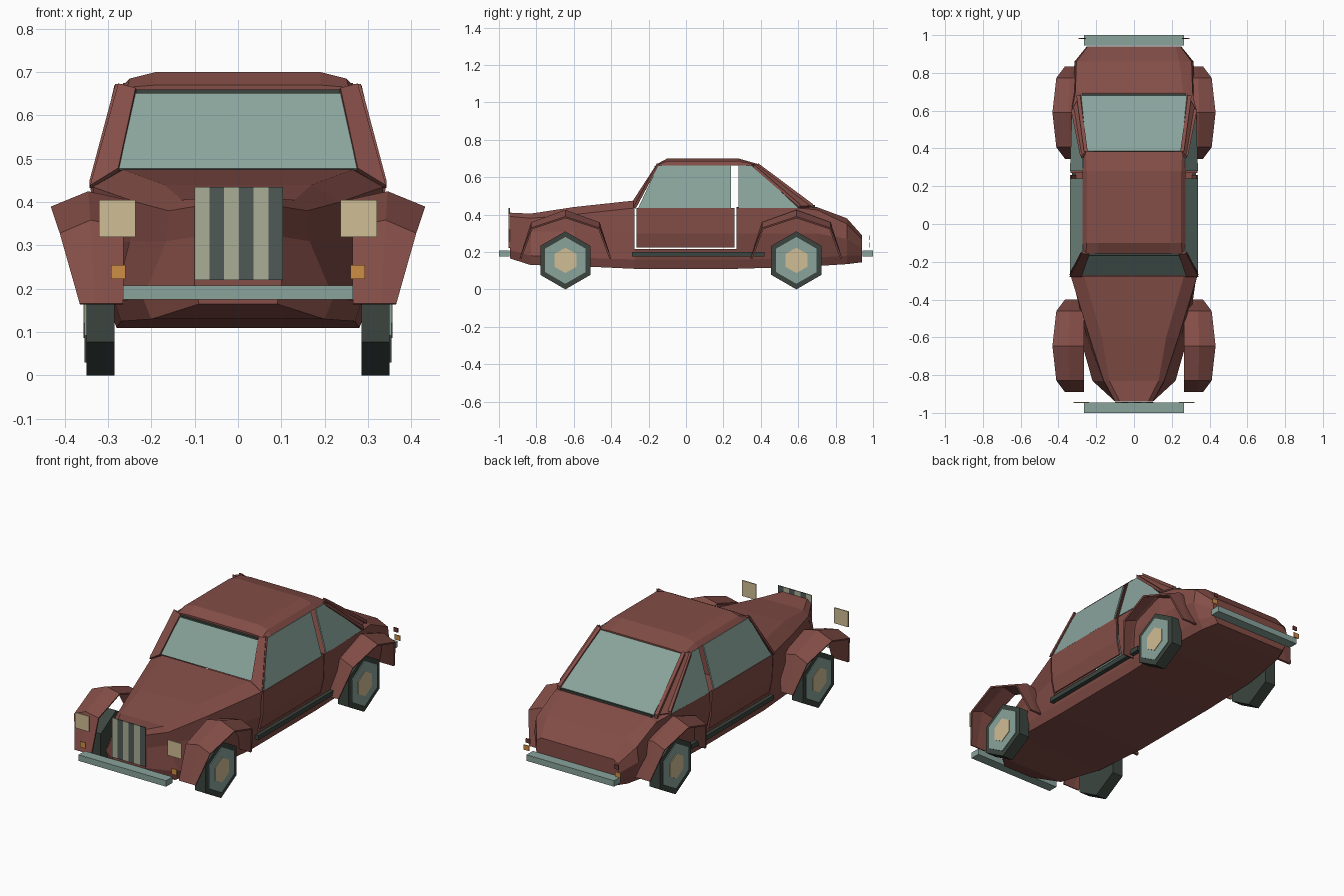
import bpy, bmesh
from math import sin, cos, pi

cube = bpy.data.objects.get("Cube")
if cube:
    bpy.data.objects.remove(cube, do_unlink=True)


def material(name, r, g, b):
    mat = bpy.data.materials.new(name)
    mat.use_nodes = True
    mat.diffuse_color = (r, g, b, 1)
    shader = mat.node_tree.nodes["Principled BSDF"]
    shader.inputs["Base Color"].default_value = (r, g, b, 1)
    shader.inputs["Roughness"].default_value = 0.8
    return mat


paint = material("brick red paint", .23, .075, .063)
teal = material("teal glass and chrome", .25, .37, .33)
rubber = material("dark rubber", .045, .06, .05)
cream = material("cream lamp", .63, .51, .3)
bright = material("pale grille bar", .4, .42, .3)
dark = material("dark grille bar", .08, .1, .095)
amber = material("amber lamp", .62, .27, .06)
crimson = material("dark red lamp", .16, .04, .035)


def build(name, verts, faces, mat, mirror=False, thick=0):
    """Make a flat-shaded object, optionally mirrored left to right."""
    bm = bmesh.new()
    points = [bm.verts.new(v) for v in verts]
    for face in faces:
        bm.faces.new([points[i] for i in face])
    bmesh.ops.recalc_face_normals(bm, faces=bm.faces)
    mesh = bpy.data.meshes.new(name)
    bm.to_mesh(mesh)
    bm.free()
    mesh.materials.append(mat)
    obj = bpy.data.objects.new(name, mesh)
    bpy.context.scene.collection.objects.link(obj)
    if thick:
        solid = obj.modifiers.new("thickness", "SOLIDIFY")
        solid.thickness = thick
        solid.offset = 0
    if mirror:
        obj.modifiers.new("mirror", "MIRROR").use_mirror_merge = False
    return obj


def skin(name, rings, mat, closed=True, **options):
    """Join rows of points into a surface; closed rows also get end caps."""
    n = len(rings[0])
    verts = [p for ring in rings for p in ring]
    faces = []
    for r in range(len(rings) - 1):
        for i in range(n if closed else n - 1):
            j = (i + 1) % n
            faces.append((r * n + i, r * n + j, (r + 1) * n + j, (r + 1) * n + i))
    if closed:
        faces += [tuple(range(n)), tuple(range(len(verts) - n, len(verts)))]
    return build(name, verts, faces, mat, **options)


def loft(name, sections, mat):
    """Symmetrical solid from half cross-sections placed along y."""
    rings = []
    for y, half in sections:
        ring = [(x, y, z) for x, z in half]
        rings.append(ring + [(-x, y, z) for x, z in reversed(half)])
    return skin(name, rings, mat)


def box(name, xs, ys, zs, mat, mirror=False):
    rings = [[(x, ys[0], zs[0]), (x, ys[1], zs[0]), (x, ys[1], zs[1]), (x, ys[0], zs[1])]
             for x in xs]
    return skin(name, rings, mat, mirror=mirror)


def panel(name, corners, mat, mirror=True, thick=.008):
    return build(name, corners, [tuple(range(len(corners)))], mat, mirror=mirror, thick=thick)


# Narrow hood widening to the cowl
loft("hood_body", [
    (-.94, [(.09, .165), (.1, .21), (.1, .32), (.1, .39), (.075, .41)]),
    (-.83, [(.2, .13), (.22, .18), (.165, .31), (.16, .38), (.13, .405)]),
    (-.6, [(.27, .125), (.285, .17), (.25, .31), (.235, .4), (.17, .44)]),
    (-.275, [(.28, .11), (.3, .16), (.33, .3), (.335, .435), (.265, .475)]),
], paint)

# Floor and sills between the axles
sill = [(.28, .11), (.3, .16), (.312, .215)]
loft("floor_tub", [(-.275, sill), (.27, sill)], paint)

# Rear body and sloping trunk
loft("trunk_body", [
    (.27, [(.28, .11), (.3, .16), (.33, .3), (.335, .435), (.28, .44)]),
    (.6, [(.28, .12), (.3, .165), (.33, .3), (.33, .435), (.28, .44)]),
    (.7, [(.27, .125), (.29, .17), (.325, .3), (.31, .425), (.26, .44)]),
    (.86, [(.25, .135), (.28, .18), (.315, .27), (.305, .35), (.24, .38)]),
    (.94, [(.22, .145), (.24, .18), (.25, .22), (.245, .27), (.22, .29)]),
], paint)

# Doors, set off from the body by a thin gap
profile = [(.313, .225), (.33, .3), (.335, .435)]
skin("door", [[(x, y, z) for x, z in profile] for y in (-.265, .26)], paint,
     closed=False, mirror=True, thick=.01)

# Roof
edge = [(.268, .655), (.255, .665), (.19, .67)]
crown = [(.272, .662), (.25, .685), (.19, .7)]
loft("roof", [(-.155, edge), (-.1, crown), (.28, crown), (.385, edge)], paint)

# Windows
panel("windshield", [(-.275, -.27, .475), (.275, -.27, .475),
                     (.235, -.155, .655), (-.235, -.155, .655)], teal, mirror=False)
panel("rear_window", [(-.28, .68, .445), (.28, .68, .445),
                      (.25, .385, .66), (-.25, .385, .66)], teal, mirror=False)
panel("door_window", [(.335, -.255, .435), (.335, .24, .435),
                      (.27, .24, .66), (.27, -.15, .66)], teal)
panel("quarter_window", [(.335, .28, .435), (.325, .6, .435),
                         (.27, .36, .66), (.27, .28, .66)], teal)

# Pillars
panel("front_pillar", [(.34, -.275, .435), (.275, -.275, .475),
                       (.235, -.155, .66), (.275, -.15, .67)], paint, thick=.014)
panel("rear_pillar", [(.275, .35, .665), (.25, .385, .665),
                      (.28, .68, .445), (.325, .6, .44)], paint, thick=.014)


def bar(name, start, end, size, mat):
    """Square bar between two points, repeated on the other side."""
    rings = [[(x - size, y, z - size), (x + size, y, z - size),
              (x + size, y, z + size), (x - size, y, z + size)] for x, y, z in (start, end)]
    return skin(name, rings, mat, mirror=True)


bar("front_pillar_rail", (.335, -.27, .44), (.275, -.15, .665), .008, paint)
bar("rear_pillar_rail", (.275, .36, .66), (.325, .61, .445), .01, paint)
bar("rear_window_rail", (.255, .385, .665), (.295, .68, .445), .01, paint)

# Window seals
box("windshield_seal", (-.235, .235), (-.168, -.15), (.65, .66), rubber)
box("rear_window_seal", (-.275, .275), (.675, .69), (.435, .45), rubber)

# Faceted fenders and six-sided wheels
for place, centre in (("front", -.645), ("rear", .59)):
    rows = []
    for dy, z, ridge, lip, drop in ((-.24, .165, .33, .365, 0), (-.18, .355, .34, .41, .03),
                                    (0, .42, .345, .43, .035), (.18, .355, .34, .41, .03),
                                    (.24, .165, .33, .365, 0)):
        y = centre + dy
        rows.append([(.265, y, z - drop / 2), (ridge, y, z), (lip, y, z - drop)])
    skin(place + "_fender", rows, paint, closed=False, mirror=True, thick=.01)
    for part, radius, inner, outer, mat in (("tyre", .155, .285, .35, rubber),
                                            ("hub", .125, .345, .354, teal),
                                            ("hub_cap", .068, .35, .357, cream)):
        rings = [[(x, centre + radius * sin(k * pi / 3), .155 + radius * cos(k * pi / 3))
                  for k in range(6)] for x in (inner, outer)]
        skin(place + "_" + part, rings, mat, mirror=True)

# Bumpers and running boards
box("front_bumper", (-.265, .265), (-1, -.945), (.175, .208), teal)
box("rear_bumper", (-.265, .265), (.945, 1), (.175, .208), teal)
box("running_board", (.29, .328), (-.29, .42), (.175, .2), rubber, mirror=True)

# Grille of alternating upright bars
for i in range(6):
    left = -.1 + i * .034
    box("grille_bar", (left, left + .034), (-.948, -.942), (.22, .435), dark if i % 2 else bright)

# Lamps
box("headlamp", (.237, .321), (-.948, -.942), (.32, .405), cream, mirror=True)
box("front_indicator", (.26, .293), (-.948, -.942), (.223, .255), amber, mirror=True)
box("rear_indicator", (.26, .293), (.98, .985), (.223, .25), amber, mirror=True)
box("tail_lamp", (.255, .28), (.98, .985), (.265, .288), crimson, mirror=True)
